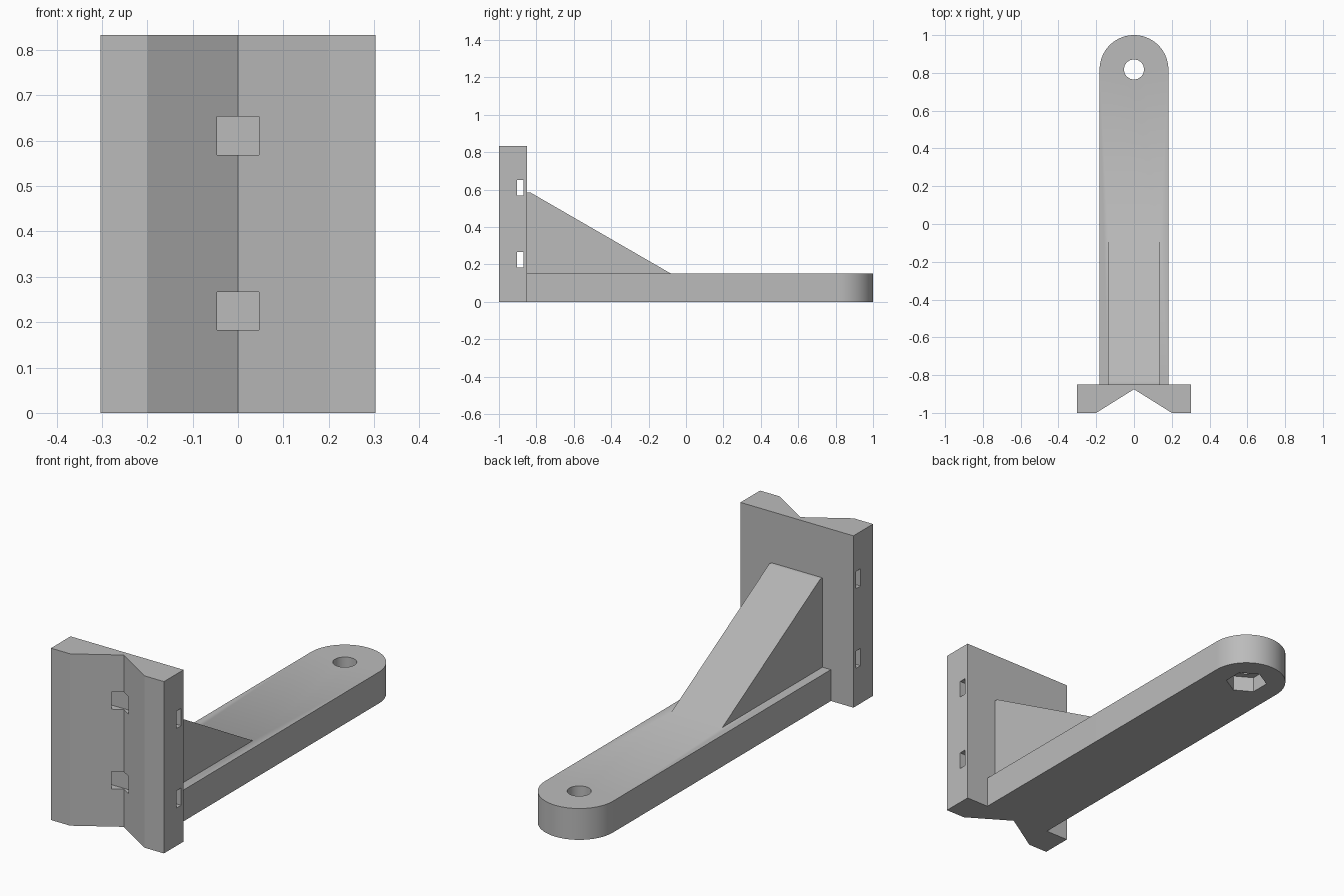
import bpy, math

default = bpy.data.objects.get("Cube")
if default:
    bpy.data.objects.remove(default, do_unlink=True)

grey = bpy.data.materials.new("plain grey")
grey.use_nodes = True
COLOUR = (0.5, 0.5, 0.5, 1)
grey.diffuse_color = COLOUR
grey.node_tree.nodes["Principled BSDF"].inputs["Base Color"].default_value = COLOUR


def prism(name, profile, low, high, axis="z"):
    """Extrude a closed 2D profile along z (profile in xy) or x (profile in yz)."""
    def place(p, h):
        return (p[0], p[1], h) if axis == "z" else (h, p[0], p[1])
    n = len(profile)
    verts = [place(p, h) for h in (low, high) for p in profile]
    faces = [tuple(reversed(range(n))), tuple(range(n, 2 * n))]
    faces += [(i, (i + 1) % n, (i + 1) % n + n, i + n) for i in range(n)]
    mesh = bpy.data.meshes.new(name)
    mesh.from_pydata(verts, [], faces)
    mesh.materials.append(grey)
    obj = bpy.data.objects.new(name, mesh)
    bpy.context.collection.objects.link(obj)
    return obj


def arc(radius, count, start, sweep, cy):
    """Points along an arc centred on x = 0."""
    return [(radius * math.cos(start + sweep * i / count),
             cy + radius * math.sin(start + sweep * i / count)) for i in range(count)]


def combine(target, tool, operation):
    """Apply a boolean and discard the tool object."""
    tool.hide_render = True
    mod = target.modifiers.new(operation, "BOOLEAN")
    mod.operation, mod.object, mod.solver = operation, tool, "EXACT"
    bpy.context.view_layer.objects.active = target
    bpy.ops.object.modifier_apply(modifier=mod.name)
    bpy.data.objects.remove(tool, do_unlink=True)


# Arm with a rounded far end
HALF, END, THICK = 0.182, 0.818, 0.152
outline = [(-HALF, -0.87), (HALF, -0.87)] + arc(HALF, 48, 0, math.pi, END) + [(-HALF, END)]
bracket = prism("bracket", outline, 0, THICK)

# Mounting plate with a V groove down its front
BACK = -0.85
plate = prism("mounting_plate", [(-0.303, -1), (-0.2, -1), (0, -0.875), (0.2, -1),
                                 (0.303, -1), (0.303, BACK), (-0.303, BACK)], 0, 0.833)

# Sloping brace between plate and arm
brace = prism("brace", [(-0.86, 0.1), (-0.082, 0.1), (-0.082, THICK),
                        (-0.832, 0.585), (-0.86, 0.585)], -0.137, 0.137, "x")

for part in (plate, brace):
    combine(bracket, part, "UNION")

# Strap slots running sideways through the plate
for z in (0.183, 0.569):
    slot = prism("slot_cutter", [(-0.904, z), (-0.868, z), (-0.868, z + 0.084),
                                 (-0.904, z + 0.084)], -0.4, 0.4, "x")
    combine(bracket, slot, "DIFFERENCE")

# Bolt hole and the hexagonal nut pocket beneath it
combine(bracket, prism("hole_cutter", arc(0.053, 32, 0, 2 * math.pi, END), -0.1, 0.3), "DIFFERENCE")
combine(bracket, prism("nut_cutter", arc(0.095, 6, math.pi / 2, 2 * math.pi, END), -0.1, 0.075), "DIFFERENCE")

# Smooth the rounded end and the soft foot of the brace
bpy.ops.object.select_all(action="DESELECT")
bracket.select_set(True)
bpy.context.view_layer.objects.active = bracket
bpy.ops.object.shade_smooth_by_angle(angle=math.radians(31))
